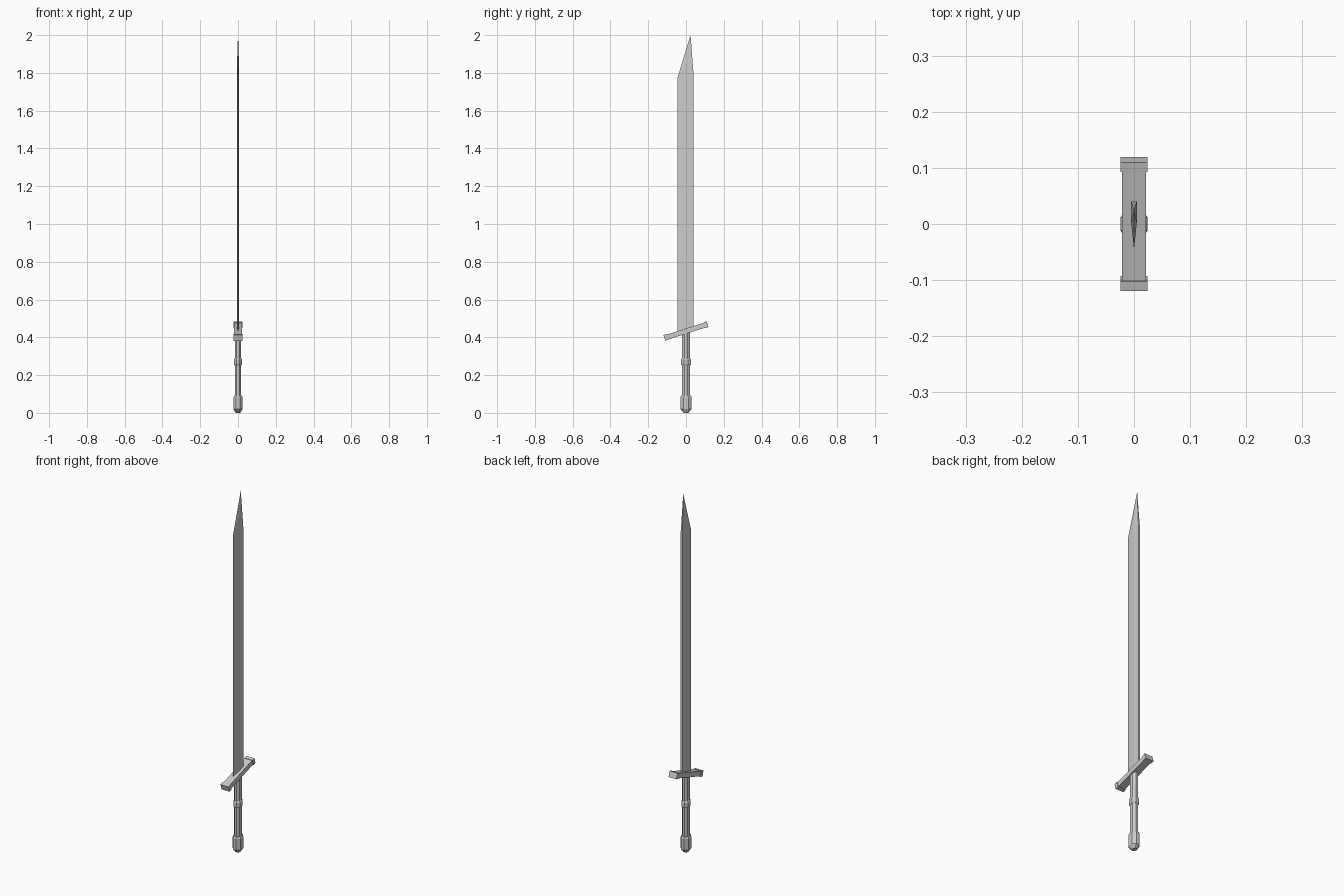
import bpy, bmesh, math
from mathutils import Matrix

if "Cube" in bpy.data.objects:
    bpy.data.objects.remove(bpy.data.objects["Cube"])

TILT = math.atan2(14, 44)


def finish(name, bm):
    bmesh.ops.recalc_face_normals(bm, faces=bm.faces)
    me = bpy.data.meshes.new(name)
    bm.to_mesh(me)
    bm.free()
    ob = bpy.data.objects.new(name, me)
    bpy.context.collection.objects.link(ob)
    return ob


def loft(name, rings):
    """Bridge successive closed rings and cap both ends."""
    bm = bmesh.new()
    vs = [[bm.verts.new(p) for p in r] for r in rings]
    n = len(vs[0])
    for a, b in zip(vs, vs[1:]):
        for i in range(n):
            j = (i + 1) % n
            bm.faces.new((a[i], a[j], b[j], b[i]))
    bm.faces.new(vs[0])
    bm.faces.new(vs[-1])
    return finish(name, bm)


def octagons(name, levels):
    """Oval eight-sided turned part from (half width x, half width y, z)."""
    k = math.cos(math.pi / 8)
    angles = [math.pi / 8 + i * math.pi / 4 for i in range(8)]
    return loft(name, [[(rx / k * math.cos(a), ry / k * math.sin(a), z)
                        for a in angles] for rx, ry, z in levels])


def guard_block(name, half_x, y0, y1, half_z):
    bm = bmesh.new()
    bmesh.ops.create_cube(bm, size=1)
    bmesh.ops.scale(bm, vec=(2 * half_x, y1 - y0, 2 * half_z), verts=bm.verts)
    bmesh.ops.translate(bm, vec=(0, (y0 + y1) / 2, 0), verts=bm.verts)
    m = Matrix.Translation((0, 0, 0.433)) @ Matrix.Rotation(TILT, 4, 'X')
    bmesh.ops.transform(bm, matrix=m, verts=bm.verts)
    return finish(name, bm)


# Handle parts
octagons("pommel", [(0.012, 0.012, 0.0), (0.024, 0.030, 0.02),
                    (0.024, 0.030, 0.082), (0.020, 0.025, 0.092)])
octagons("grip", [(0.017, 0.022, 0.08), (0.017, 0.022, 0.43)])
octagons("grip_ring", [(0.018, 0.023, 0.252), (0.021, 0.027, 0.258),
                       (0.021, 0.027, 0.282), (0.018, 0.023, 0.288)])

# Slanted crossguard with thicker ends
guard_block("guard_bar", 0.0215, -0.11, 0.11, 0.0135)
for side, y0, y1 in (("low", -0.12, -0.102), ("high", 0.102, 0.12)):
    guard_block("guard_end_" + side, 0.0245, y0, y1, 0.016)

# Single-edged blade: cutting edge at -y, ridge, thick spine at +y
def section(edge, ridge, spine, t):
    (ye, ze), (yr, zr), (ys, zs) = edge, ridge, spine
    return [(0, ye, ze), (t, yr, zr), (t, ys, zs), (-t, ys, zs), (-t, yr, zr)]


loft("blade", [section((-0.045, 0.41), (0.003, 0.43), (0.040, 0.44), 0.005),
               section((-0.045, 1.775), (0.003, 1.86), (0.040, 1.79), 0.005),
               section((0.0238, 1.9995), (0.024, 2.0), (0.0242, 1.9995), 0.0003)])
